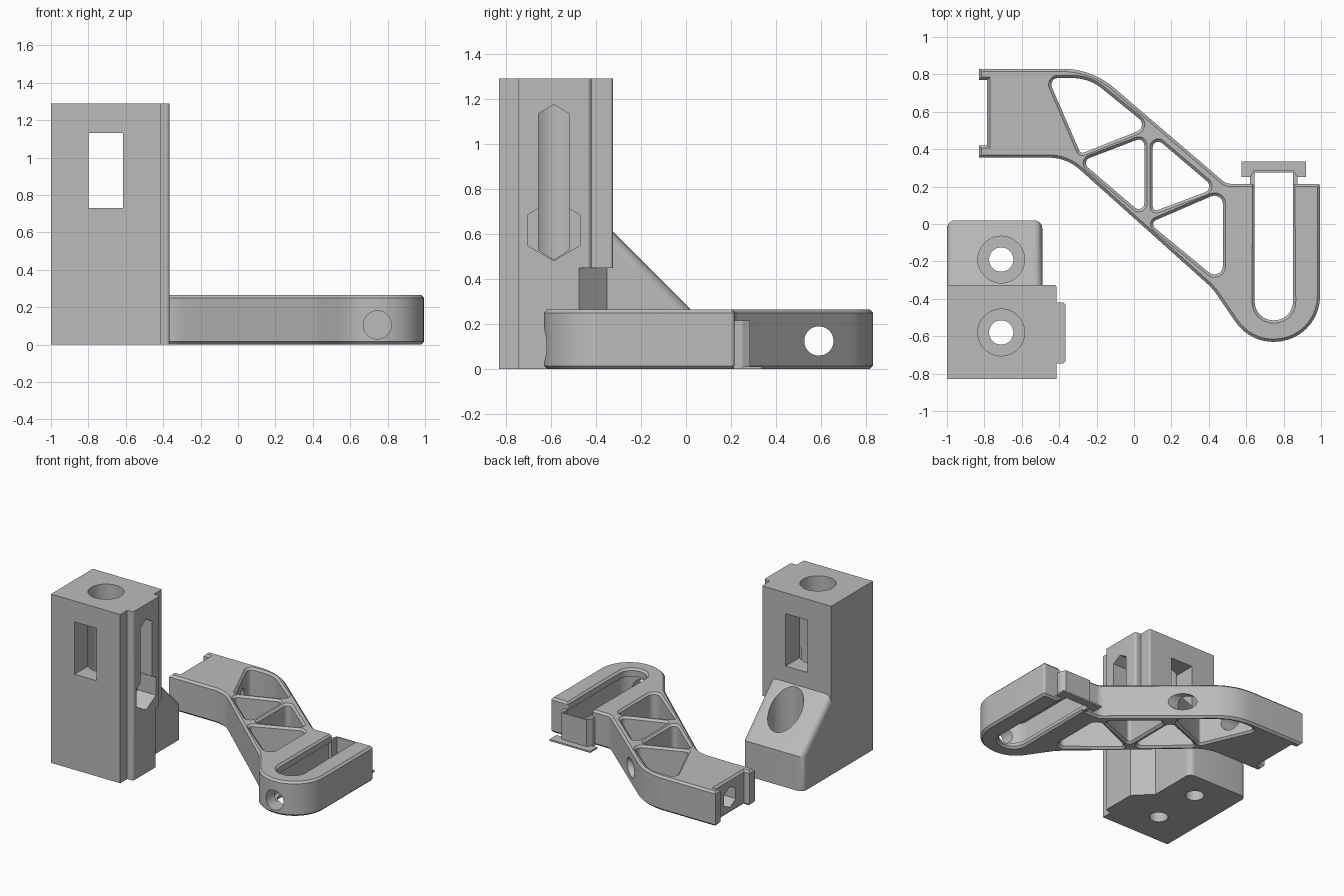
import bpy, bmesh
from math import sin, cos, pi, tan
from mathutils import Vector

if "Cube" in bpy.data.objects:
    bpy.data.objects.remove(bpy.data.objects["Cube"])

grey = bpy.data.materials.new("grey plastic")
grey.use_nodes = True
grey.diffuse_color = (0.5, 0.5, 0.5, 1)
grey.node_tree.nodes["Principled BSDF"].inputs["Base Color"].default_value = (0.5, 0.5, 0.5, 1)


def add(name, mesh):
    ob = bpy.data.objects.new(name, mesh)
    bpy.context.collection.objects.link(ob)
    return ob


def ngon(u, v, r, n=48, phase=0.0):
    return [(u + r * cos(phase + 2 * pi * i / n), v + r * sin(phase + 2 * pi * i / n)) for i in range(n)]


def rect(u0, u1, v0, v1):
    return [(u0, v0), (u1, v0), (u1, v1), (u0, v1)]


def rounded(corners, steps=10):
    """Polygon from (x, y, radius) corners."""
    out = []
    for i, (x, y, r) in enumerate(corners):
        p = Vector((x, y))
        a = (Vector(corners[i - 1][:2]) - p).normalized()
        b = (Vector(corners[(i + 1) % len(corners)][:2]) - p).normalized()
        if r == 0:
            out.append((x, y))
            continue
        half = a.angle(b) / 2
        centre = p + (a + b).normalized() * (r / sin(half))
        start = p + a * (r / tan(half)) - centre
        end = p + b * (r / tan(half)) - centre
        total = pi - 2 * half
        for k in range(steps + 1):
            t = k / steps
            v = (start * sin((1 - t) * total) + end * sin(t * total)) / sin(total)
            out.append(tuple(centre + v))
    return out


def prism(name, pts, lo, hi, axis="z"):
    """Extrude a flat outline along one axis."""
    place = {"z": lambda u, v, w: (u, v, w),
             "x": lambda u, v, w: (w, u, v),
             "y": lambda u, v, w: (u, w, v)}[axis]
    bm = bmesh.new()
    face = bm.faces.new([bm.verts.new(place(u, v, lo)) for u, v in pts])
    ext = bmesh.ops.extrude_face_region(bm, geom=[face])
    move = Vector(place(0, 0, hi - lo))
    bmesh.ops.translate(bm, vec=move, verts=[g for g in ext["geom"] if isinstance(g, bmesh.types.BMVert)])
    bmesh.ops.recalc_face_normals(bm, faces=bm.faces)
    mesh = bpy.data.meshes.new(name)
    bm.to_mesh(mesh)
    bm.free()
    return add(name, mesh)


def combine(ob, others, operation="DIFFERENCE"):
    bpy.context.view_layer.objects.active = ob
    for other in others:
        mod = ob.modifiers.new("combine", "BOOLEAN")
        mod.operation, mod.solver, mod.object = operation, "EXACT", other
        bpy.ops.object.modifier_apply(modifier=mod.name)
        bpy.data.objects.remove(other)


def finish(ob):
    ob.data.materials.clear()
    ob.data.materials.append(grey)
    bpy.ops.object.select_all(action="DESELECT")
    ob.select_set(True)
    bpy.context.view_layer.objects.active = ob
    bpy.ops.object.shade_smooth_by_angle(angle=0.5)


# Upright block with a side rail and a sloped foot
block = prism("upright_block", rounded([(-1, -0.83, 0), (-0.415, -0.83, 0), (-0.415, -0.325, 0.012),
                                        (-1, -0.325, 0)]), 0, 1.29)
rail = prism("rail", rounded([(-0.45, -0.745, 0), (-0.365, -0.745, 0.02), (-0.365, -0.42, 0.02),
                              (-0.45, -0.42, 0)]), 0, 1.29)
foot = prism("foot", [(-0.4, 0), (0.02, 0), (0.02, 0.265), (-0.325, 0.61), (-0.4, 0.61)], -1, -0.49, "x")
bm = bmesh.new()
bm.from_mesh(foot.data)
edges = [e for e in bm.edges if abs(e.verts[0].co.x - e.verts[1].co.x) < 0.01
         and max(v.co.y for v in e.verts) > 0 and min(v.co.y for v in e.verts) > -0.35]
bmesh.ops.bevel(bm, geom=edges, offset=0.045, segments=6, profile=0.5, affect="EDGES")
bm.to_mesh(foot.data)
bm.free()
combine(block, [rail, foot], "UNION")

# Screw bores, window, nut slot and the cut corner
cuts = [prism("corner_cut", [(-0.49, -0.35), (-0.34, -0.5), (-0.3, -0.5), (-0.3, -0.3), (-0.49, -0.3)], -0.1, 0.45),
        prism("window_cut", rect(-0.8, -0.615, 0.73, 1.13), -0.9, -0.2, "y")]
for y in (-0.58, -0.19):
    cuts.append(prism("bore_cut", ngon(-0.71, y, 0.125), 0.2, 1.4))
    cuts.append(prism("screw_cut", ngon(-0.71, y, 0.065), -0.1, 0.3))
cuts.append(prism("slot_cut", [(-0.655, 0.53), (-0.587, 0.485), (-0.52, 0.53), (-0.52, 1.135),
                               (-0.587, 1.175), (-0.655, 1.135)], -0.7, -0.3, "x"))
cuts.append(prism("nut_cut", ngon(-0.587, 0.617, 0.135, 6, pi / 2), -0.52, -0.3, "x"))
combine(block, cuts)
finish(block)

# Cranked arm with a fork and truss windows, all edges chamfered
outline = [(-0.83, 0.355, 0), (-0.361, 0.355, 0.25), (0.42, -0.345, 0.3), (0.616, -0.63, 0.245),
           (0.995, -0.63, 0.245), (0.995, 0.215, 0.015), (0.85, 0.215, 0.01), (0.85, -0.515, 0.1),
           (0.645, -0.515, 0.1), (0.645, 0.215, 0.01), (0.493, 0.215, 0.07), (-0.226, 0.83, 0.42),
           (-0.83, 0.83, 0), (-0.83, 0.77, 0), (-0.785, 0.77, 0), (-0.785, 0.42, 0), (-0.83, 0.42, 0)]
windows = [[(-0.46, 0.78, 0.035), (-0.24, 0.78, 0.25), (0.08, 0.52, 0.04), (-0.285, 0.375, 0.02)],
           [(-0.285, 0.335, 0.03), (0.055, 0.465, 0.03), (0.055, 0.045, 0.03)],
           [(0.1, 0.475, 0.03), (0.435, 0.19, 0.035), (0.1, 0.065, 0.02)],
           [(0.08, 0.005, 0.025), (0.475, 0.175, 0.045), (0.475, -0.32, 0.045)]]
chamfer, height = 0.015, 0.265
curve = bpy.data.curves.new("arm_outline", "CURVE")
curve.dimensions, curve.fill_mode = "2D", "BOTH"
curve.extrude = height / 2 - chamfer
curve.bevel_depth, curve.offset, curve.bevel_resolution = chamfer, -chamfer, 0
for shape in [outline] + windows:
    pts = rounded(shape)
    spline = curve.splines.new("POLY")
    spline.points.add(len(pts) - 1)
    for point, (x, y) in zip(spline.points, pts):
        point.co = (x, y, 0, 1)
    spline.use_cyclic_u = True
source = add("arm_curve", curve)
bpy.context.view_layer.update()
mesh = bpy.data.meshes.new_from_object(source.evaluated_get(bpy.context.evaluated_depsgraph_get()))
bpy.data.objects.remove(source)
bm = bmesh.new()
bm.from_mesh(mesh)
bmesh.ops.remove_doubles(bm, verts=bm.verts, dist=0.0003)
bmesh.ops.translate(bm, vec=(0, 0, height / 2), verts=bm.verts)
bmesh.ops.recalc_face_normals(bm, faces=bm.faces)
bm.to_mesh(mesh)
bm.free()
arm = add("cranked_arm", mesh)

# Bolt hole with hex end, front hole, and groove inside the fork
groove = rounded([(0.62, 0.3, 0), (0.62, -0.54, 0.12), (0.875, -0.54, 0.12), (0.875, 0.3, 0)])
combine(arm, [prism("bolt_cut", ngon(0.59, 0.125, 0.065), -0.9, 0.3, "x"),
              prism("hex_cut", ngon(0.59, 0.125, 0.08, 6, pi / 2), -0.9, -0.6, "x"),
              prism("front_cut", ngon(0.745, 0.105, 0.075), -0.7, -0.45, "y"),
              prism("groove_cut", groove, 0.04, 0.205)])
finish(arm)

# Thin U-shaped end cap standing on a small base strip
cap = prism("fork_end_cap", [(0.62, 0.21), (0.645, 0.21), (0.645, 0.275), (0.85, 0.275), (0.85, 0.21),
                             (0.875, 0.21), (0.875, 0.25), (0.855, 0.285), (0.64, 0.285), (0.62, 0.25)],
            0.0, 0.215)
finish(cap)
strip = prism("cap_base_strip", [(0.575, 0.25), (0.645, 0.25), (0.645, 0.28), (0.85, 0.28), (0.85, 0.25),
                                 (0.92, 0.25), (0.92, 0.335), (0.575, 0.335)], 0.0, 0.012)
finish(strip)
